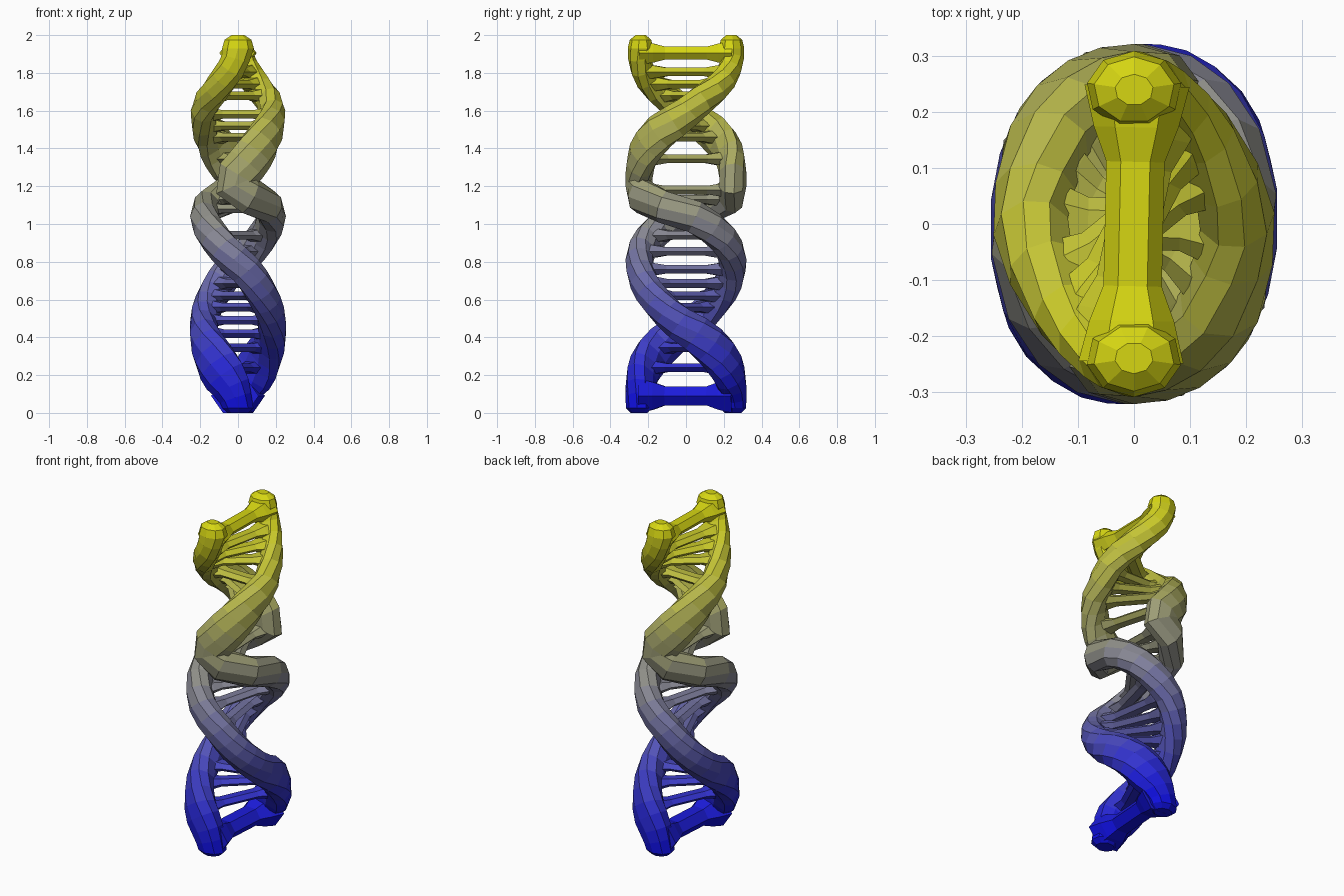
import bpy, bmesh, math
from mathutils import Vector

if "Cube" in bpy.data.objects:
    bpy.data.objects.remove(bpy.data.objects["Cube"])

# Twist of the first strand: (height, angle in degrees). It reverses near z = 1.2.
TWIST = [(0.05, 270), (0.15, 260), (0.30, 226), (0.45, 180), (0.62, 135), (0.80, 90),
         (0.95, 42), (1.06, 0), (1.12, -50), (1.17, -92), (1.25, -94), (1.34, -72), (1.40, -58),
         (1.50, -28), (1.60, 5), (1.72, 48), (1.85, 80), (1.94, 90)]
RX, RY = 0.182, 0.247
UP = Vector((0, 0, 1))


def ramp(z, z0, z1):
    return min(1, max(0, (z - z0) / (z1 - z0)))


def lerp_twist(z):
    z = min(max(z, TWIST[0][0]), TWIST[-1][0])
    for (z0, a0), (z1, a1) in zip(TWIST, TWIST[1:]):
        if z <= z1:
            return a0 + (a1 - a0) * (z - z0) / (z1 - z0)


def centre(z):
    """Point on the strand: a squarish ellipse, flattened to a chord near the top."""
    a = math.radians(sum(lerp_twist(z + d) for d in (-0.025, 0, 0.025)) / 3)
    power = 0.9 + 0.4 * ramp(z, 1.5, 1.65)
    x, y = (math.copysign(abs(v) ** power, v) for v in (math.cos(a), math.sin(a)))
    return Vector((RX * x, RY * y, z))


# Height gradient: blue, grey, yellow
BANDS = 24
BLUE, GREY, YELLOW = (0.07, 0.07, 0.90), (0.55, 0.55, 0.56), (0.85, 0.85, 0.08)
materials = []
for i in range(BANDS):
    t = 2 * (i + 0.5) / BANDS
    lo, hi, f = (BLUE, GREY, t) if t < 1 else (GREY, YELLOW, t - 1)
    m = bpy.data.materials.new("height_band_%02d" % i)
    m.diffuse_color = [(p + (q - p) * f) ** 2.2 for p, q in zip(lo, hi)] + [1]
    m.use_nodes = True
    m.node_tree.nodes["Principled BSDF"].inputs["Base Color"].default_value = m.diffuse_color
    materials.append(m)


def oval(c, u, v, a, b, n):
    return [c + u * a * math.cos(2 * math.pi * i / n) + v * b * math.sin(2 * math.pi * i / n)
            for i in range(n)]


def loft(bm, rings):
    """Skin a list of point rings and close both ends."""
    loops = [[bm.verts.new(p) for p in ring] for ring in rings]
    for r0, r1 in zip(loops, loops[1:]):
        n = len(r0)
        for i in range(n):
            bm.faces.new((r0[i], r0[(i + 1) % n], r1[(i + 1) % n], r1[i]))
    bm.faces.new(loops[0])
    bm.faces.new(loops[-1])


def finish(bm, name):
    """Turn the bmesh into an object coloured by height."""
    bmesh.ops.recalc_face_normals(bm, faces=bm.faces)
    me = bpy.data.meshes.new(name)
    for m in materials:
        me.materials.append(m)
    for f in bm.faces:
        z = f.calc_center_median().z
        f.material_index = min(BANDS - 1, max(0, int(z / 2 * BANDS)))
    bm.to_mesh(me)
    bm.free()
    bpy.context.collection.objects.link(bpy.data.objects.new(name, me))


def section(c, tangent, scale):
    """Oval cross-section, slimmer at the top and broadest at the foot and the bend."""
    radial = Vector((c.x, c.y, 0)).normalized()
    across = tangent.cross(radial).normalized()
    radial = across.cross(tangent).normalized()
    low = 1 - ramp(c.z, 1.5, 1.75)
    foot = ramp(c.z, 0.08, 0.2) * (1 - ramp(c.z, 0.28, 0.5))
    bend = ramp(c.z, 1.1, 1.2) * (1 - ramp(c.z, 1.4, 1.6))
    wide = 0.076 + 0.012 * low + 0.035 * foot + 0.025 * bend
    deep = 0.062 + 0.012 * low + 0.006 * foot
    return oval(c, radial, across, deep * scale, wide * scale, 9)


def strand(name, side):
    foot, tip = centre(0.0).xy, centre(1.96).xy
    rings = [section(Vector((*foot, z)), UP, s) for z, s in ((0, 0.62), (0.025, 0.95))]
    for i in range(33):
        z = 0.08 + 1.80 * i / 32
        rings.append(section(centre(z), (centre(z + 0.025) - centre(z - 0.025)).normalized(), 1))
    for z, s in ((1.93, 1.12), (1.975, 0.95), (2.0, 0.45)):
        rings.append(section(Vector((tip.x, tip.y - 0.008, z)), UP, s))
    bm = bmesh.new()
    loft(bm, [[Vector((side * p.x, side * p.y, max(0, p.z))) for p in r] for r in rings])
    finish(bm, name)


def rung(bm, z, high, wide):
    """Flat bar through the axis, flared where it joins the strands."""
    c = centre(z)
    along = Vector((c.x, c.y, 0))
    across = Vector((-c.y, c.x, 0)).normalized()
    rings = [oval(UP * z + along * t, across, UP, wide * f, high * f, 6)
             for t, f in ((-1, 1.8), (-0.7, 1.45), (-0.45, 1), (0.45, 1), (0.7, 1.45), (1, 1.8))]
    loft(bm, rings)


# The two strands, half a turn apart
strand("strand_a", 1)
strand("strand_b", -1)

# Rungs between the strands
bm = bmesh.new()
for z in (0.24, 0.345, 0.42, 0.49, 0.56, 0.62, 0.685, 0.76, 0.855, 0.94, 1.08, 1.13, 1.18,
          1.345, 1.46, 1.52, 1.58, 1.68, 1.74, 1.805):
    rung(bm, z, 0.026, 0.046)
finish(bm, "rungs")

# Heavier bars at both ends
for name, z, high, wide in (("bottom_bar", 0.09, 0.058, 0.07), ("top_bar", 1.905, 0.04, 0.052)):
    bm = bmesh.new()
    rung(bm, z, high, wide)
    finish(bm, name)
